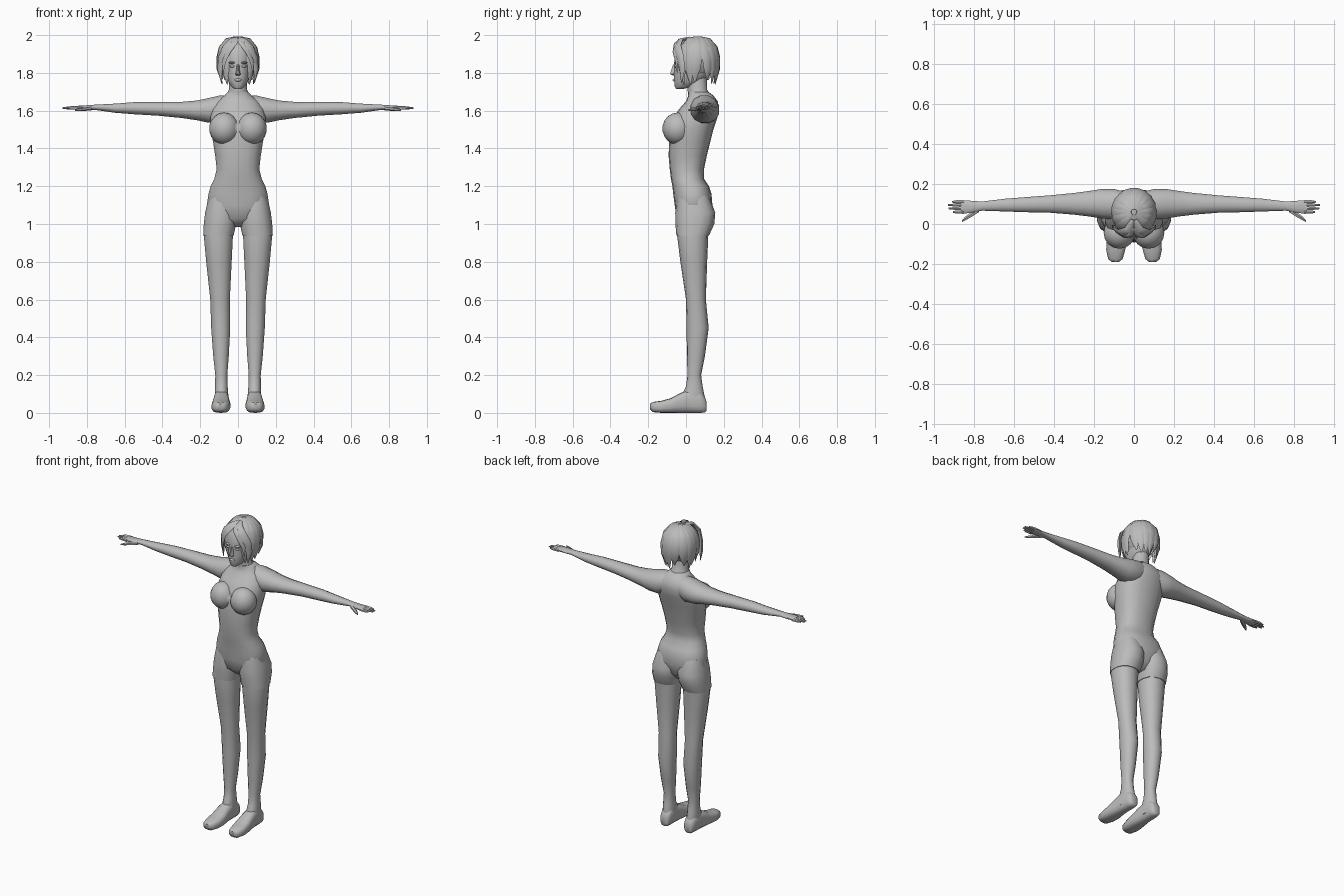
import bpy, bmesh, math, random
from mathutils import Vector, Matrix

random.seed(4)
grey = bpy.data.materials.new("plain grey")
grey.diffuse_color = (0.5, 0.5, 0.5, 1)


def finish(name, bm, mirror=False, angle=50):
    bmesh.ops.recalc_face_normals(bm, faces=bm.faces)
    me = bpy.data.meshes.new(name)
    bm.to_mesh(me)
    bm.free()
    ob = bpy.data.objects.new(name, me)
    bpy.context.collection.objects.link(ob)
    me.materials.append(grey)
    bpy.ops.object.select_all(action='DESELECT')
    ob.select_set(True)
    bpy.context.view_layer.objects.active = ob
    bpy.ops.object.shade_smooth_by_angle(angle=math.radians(angle))
    if mirror:
        ob.modifiers.new("mirror", 'MIRROR')
    return ob


def skin(bm, rings):
    """Bridge rings of points and cap both ends."""
    vs = [[bm.verts.new(p) for p in r] for r in rings]
    n = len(vs[0])
    for a, b in zip(vs, vs[1:]):
        for i in range(n):
            j = (i + 1) % n
            bm.faces.new((a[i], a[j], b[j], b[i]))
    bm.faces.new(vs[0])
    bm.faces.new(vs[-1])


def ring(axis, s, sides, power):
    """Rounded section at s[0] along axis, filling the box s[1:5]."""
    at, u0, u1, v0, v1 = s
    pts = []
    for i in range(sides):
        a = 2 * math.pi * (i + 0.5) / sides
        c, d = math.cos(a), math.sin(a)
        grow = 1 / math.cos(math.pi / sides) if sides < 9 else 1
        u = (u0 + u1) / 2 + (u1 - u0) / 2 * math.copysign(abs(c) ** (2 / power), c) * grow
        v = (v0 + v1) / 2 + (v1 - v0) / 2 * math.copysign(abs(d) ** (2 / power), d) * grow
        pts.append({'x': (at, u, v), 'y': (u, at, v), 'z': (u, v, at)}[axis])
    return pts


def loft(name, axis, sections, sides=14, power=2.2, mirror=False):
    bm = bmesh.new()
    skin(bm, [ring(axis, s, sides, power) for s in sections])
    return finish(name, bm, mirror)


def ball(name, centre, radii, mirror=False, seg=14):
    bm = bmesh.new()
    m = Matrix.Translation(centre) @ Matrix.Diagonal((*radii, 1))
    bmesh.ops.create_uvsphere(bm, u_segments=seg, v_segments=seg // 2 + 1, radius=1, matrix=m)
    return finish(name, bm, mirror)


# Torso: height, half width, front, back
torso = [(0.985, .04, .0, .08), (1.03, .12, -.05, .12), (1.1, .167, -.06, .14),
         (1.16, .158, -.068, .135), (1.2, .147, -.072, .122), (1.24, .127, -.08, .095),
         (1.29, .114, -.086, .095), (1.36, .122, -.092, .11), (1.43, .133, -.09, .127),
         (1.5, .147, -.085, .145), (1.56, .148, -.07, .165), (1.61, .14, -.035, .175),
         (1.65, .115, .0, .168), (1.68, .072, .012, .145), (1.7, .055, .01, .118)]
loft("torso", 'z', [(z, -w, w, f, b) for z, w, f, b in torso], 18, 2.4)
ball("bust", (.073, -.045, 1.505), (.08, .08, .085), True, 16)

# Shorts legs and legs
loft("shorts_leg", 'z', [(1.15, .02, .155, -.045, .12), (1.06, .002, .176, -.057, .155),
                         (1.0, .008, .183, -.056, .15), (.94, .021, .186, -.051, .122)],
     14, 2.3, True)
loft("leg", 'z', [(.96, .026, .181, -.046, .12), (.94, .025, .183, -.047, .118),
                  (.8, .032, .17, -.03, .112), (.6, .042, .148, 0, .105),
                  (.45, .04, .143, .003, .12), (.3, .048, .132, .005, .1),
                  (.2, .056, .121, .008, .08), (.14, .054, .122, .0, .088),
                  (.09, .05, .124, -.025, .098), (.03, .05, .124, -.03, .1)], 14, 2.2, True)

# Shoe, lofted from toe to heel
loft("shoe", 'y', [(-.19, .075, .112, .02, .048), (-.175, .056, .13, .004, .058),
                   (-.13, .043, .14, 0, .064), (-.08, .04, .138, 0, .078),
                   (-.03, .045, .132, 0, .105), (.02, .05, .126, 0, .125),
                   (.075, .05, .124, 0, .115), (.1, .056, .117, .002, .085),
                   (.108, .065, .108, .01, .06)], 14, 2.8, True)

# Arm and hand, lofted outwards along x
loft("arm", 'x', [(.03, .03, .16, 1.56, 1.685), (.1, .02, .178, 1.53, 1.682),
                  (.16, .025, .178, 1.535, 1.668), (.22, .035, .168, 1.548, 1.655),
                  (.3, .045, .157, 1.56, 1.648), (.42, .055, .145, 1.572, 1.648),
                  (.55, .058, .135, 1.58, 1.646), (.65, .062, .127, 1.588, 1.638),
                  (.76, .066, .113, 1.604, 1.632), (.8, .058, .116, 1.604, 1.629),
                  (.84, .052, .119, 1.605, 1.627), (.865, .053, .119, 1.607, 1.624)],
     12, 2.1, True)
for i, (y, tip) in enumerate([(.06, .905), (.078, .928), (.095, .93), (.111, .91)]):
    loft(f"finger_{i + 1}", 'x', [(.85, y - .009, y + .009, 1.606, 1.624),
                                  (.89, y - .008, y + .008, 1.607, 1.622),
                                  (tip, y - .004, y + .004, 1.61, 1.617)], 6, 2, True)
loft("thumb", 'x', [(.775, .06, .09, 1.603, 1.624), (.815, .034, .06, 1.6, 1.618),
                    (.845, .018, .036, 1.598, 1.612), (.862, .01, .018, 1.6, 1.607)], 6, 2, True)

# Neck and head
loft("neck", 'z', [(1.64, -.09, .09, .02, .16), (1.68, -.064, .064, .012, .135),
                   (1.71, -.05, .05, .008, .112), (1.79, -.047, .047, .01, .11)], 14, 2)
head = [(1.715, .018, -.053, -.015), (1.726, .034, -.06, .03), (1.755, .053, -.064, .09),
        (1.79, .065, -.065, .125), (1.83, .072, -.062, .145), (1.855, .075, -.064, .152),
        (1.9, .077, -.06, .155), (1.94, .07, -.04, .145), (1.97, .045, -.005, .11)]
loft("head", 'z', [(z, -w, w, f, b) for z, w, f, b in head], 16, 2.2)

# Face details
loft("nose", 'z', [(1.786, -.01, .01, -.07, -.05), (1.794, -.015, .015, -.083, -.05),
                   (1.804, -.01, .01, -.082, -.05), (1.845, -.006, .006, -.068, -.05)], 8, 2)
ball("lips", (0, -.061, 1.762), (.02, .01, .008), seg=10)
ball("eye", (.03, -.052, 1.835), (.015, .011, .007), True, 10)
ball("brow", (.03, -.052, 1.854), (.022, .012, .006), True, 10)

# Hair cap, open around the face
bm = bmesh.new()
bmesh.ops.create_uvsphere(bm, u_segments=18, v_segments=12, radius=1,
                          matrix=Matrix.Translation((0, .06, 1.88))
                          @ Matrix.Diagonal((.1, .112, .112, 1)))
gone = [f for f in bm.faces if f.calc_center_median().z < 1.8
        or (f.calc_center_median().y < .0 and f.calc_center_median().z < 1.93)]
bmesh.ops.delete(bm, geom=gone, context='FACES')
finish("hair_cap", bm)


def lock(name, path, widths, thick=.011, mirror=False):
    """Flat tapering strand that follows the skull."""
    path = [Vector(p) for p in path]
    rings = []
    for i, p in enumerate(path):
        along = (path[min(i + 1, len(path) - 1)] - path[max(i - 1, 0)]).normalized()
        out = p - Vector((0, .06, 1.86))
        out = (out - along * out.dot(along)).normalized()
        side = along.cross(out)
        t = thick * min(1, widths[i] / .02)
        rings.append([p + side * widths[i] * math.cos(k * math.pi / 3)
                      + out * t * math.sin(k * math.pi / 3) for k in range(6)])
    bm = bmesh.new()
    skin(bm, rings)
    finish(name, bm, mirror)


# Locks around the sides and back
COUNT = 13
for i in range(COUNT):
    a = math.radians(48 + 264 * i / (COUNT - 1))
    bend = random.uniform(-.12, .12)
    tip = 1.735 + random.uniform(0, .035)
    shape = [(.12, 1.988), (.55, 1.975), (.86, 1.935), (.98, 1.88), (.97, 1.82), (.84, tip)]
    path = [(.106 * r * math.sin(a + bend * k / 3), .06 - .113 * r * math.cos(a + bend * k / 3), z)
            for k, (r, z) in enumerate(shape)]
    lock(f"hair_lock_{i + 1}", path, [.012, .027, .036, .035, .027, .003])

# Fringe parted in the middle and swept to both sides
lock("fringe", [(.004, .02, 1.985), (.025, -.03, 1.972), (.06, -.047, 1.935),
                (.088, -.03, 1.88), (.096, -.02, 1.82), (.088, -.024, 1.75)],
     [.012, .026, .03, .026, .02, .003], .012, True)
lock("fringe_wisp", [(.0, -.02, 1.98), (.02, -.056, 1.957), (.052, -.062, 1.915),
                     (.074, -.05, 1.86), (.08, -.046, 1.8)],
     [.01, .016, .016, .012, .003], .008, True)
